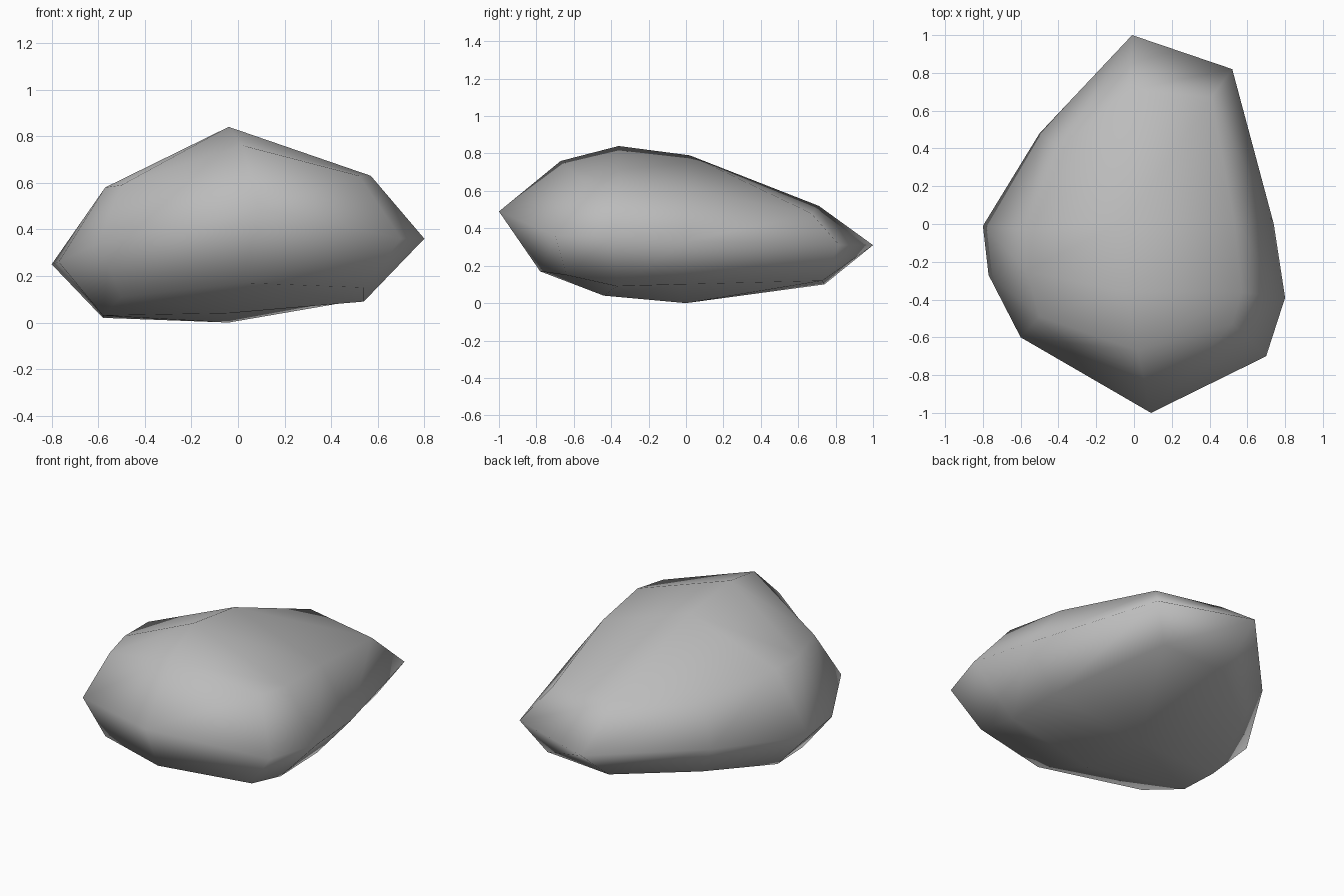
import bpy
import bmesh

default_cube = bpy.data.objects.get("Cube")
if default_cube:
    bpy.data.objects.remove(default_cube, do_unlink=True)

# Stone colour
stone = bpy.data.materials.new("stone_grey")
stone.use_nodes = True
stone_colour = (0.5, 0.5, 0.5, 1.0)
stone.diffuse_color = stone_colour
stone.node_tree.nodes["Principled BSDF"].inputs["Base Color"].default_value = stone_colour

# Underside and upper side: rows from front to back, each listed from -x to +x
underside = [
    [(-.5, -.53, .11), (.02, -.78, .17), (.54, -.64, .15)],
    [(-.58, -.27, .03), (-.04, -.44, .04), (.54, -.37, .09)],
    [(-.58, -.03, .02), (-.04, 0, 0), (.54, -.03, .1)],
    [(-.4, .42, .1), (-.01, .74, .1), (.4, .73, .12)],
]
upper_side = [
    [(-.5, -.49, .59), (.02, -.67, .76), (.52, -.53, .63)],
    [(-.57, -.25, .58), (-.04, -.36, .84), (.57, -.36, .63)],
    [(-.57, -.03, .58), (-.04, .02, .79), (.53, .02, .6)],
    [(-.39, .4, .52), (-.02, .71, .52), (.41, .67, .48)],
]

# Widest girdle, walked round from the front -x corner
girdle = [
    (-.6, -.6, .34), (.09, -1, .49), (.7, -.7, .36), (.8, -.39, .36), (.74, 0, .33),
    (.52, .82, .31), (-.01, 1, .31), (-.5, .48, .28), (-.8, -.01, .25), (-.77, -.27, .26),
]


def add_cap(bm, rows):
    """Add a grid of quads and return its border vertices in girdle order."""
    grid = [[bm.verts.new(point) for point in row] for row in rows]
    for near, far in zip(grid, grid[1:]):
        for left in range(len(near) - 1):
            right = left + 1
            bm.faces.new((near[left], near[right], far[right], far[left]))
    right_edge = [row[-1] for row in grid[1:-1]]
    left_edge = [row[0] for row in reversed(grid[1:-1])]
    return grid[0] + right_edge + grid[-1][::-1] + left_edge


def bridge(bm, lower, upper):
    """Join two matching loops of vertices with a band of quads."""
    for index in range(len(lower)):
        before = index - 1
        bm.faces.new((lower[before], lower[index], upper[index], upper[before]))


# Assemble the boulder as a closed, smooth-shaded low-poly shell
bm = bmesh.new()
bottom_loop = add_cap(bm, underside)
top_loop = add_cap(bm, upper_side)
middle_loop = [bm.verts.new(point) for point in girdle]
bridge(bm, bottom_loop, middle_loop)
bridge(bm, middle_loop, top_loop)
bmesh.ops.recalc_face_normals(bm, faces=bm.faces[:])
for face in bm.faces:
    face.smooth = True

mesh = bpy.data.meshes.new("boulder")
bm.to_mesh(mesh)
bm.free()
mesh.materials.append(stone)
boulder = bpy.data.objects.new("boulder", mesh)
bpy.context.collection.objects.link(boulder)
